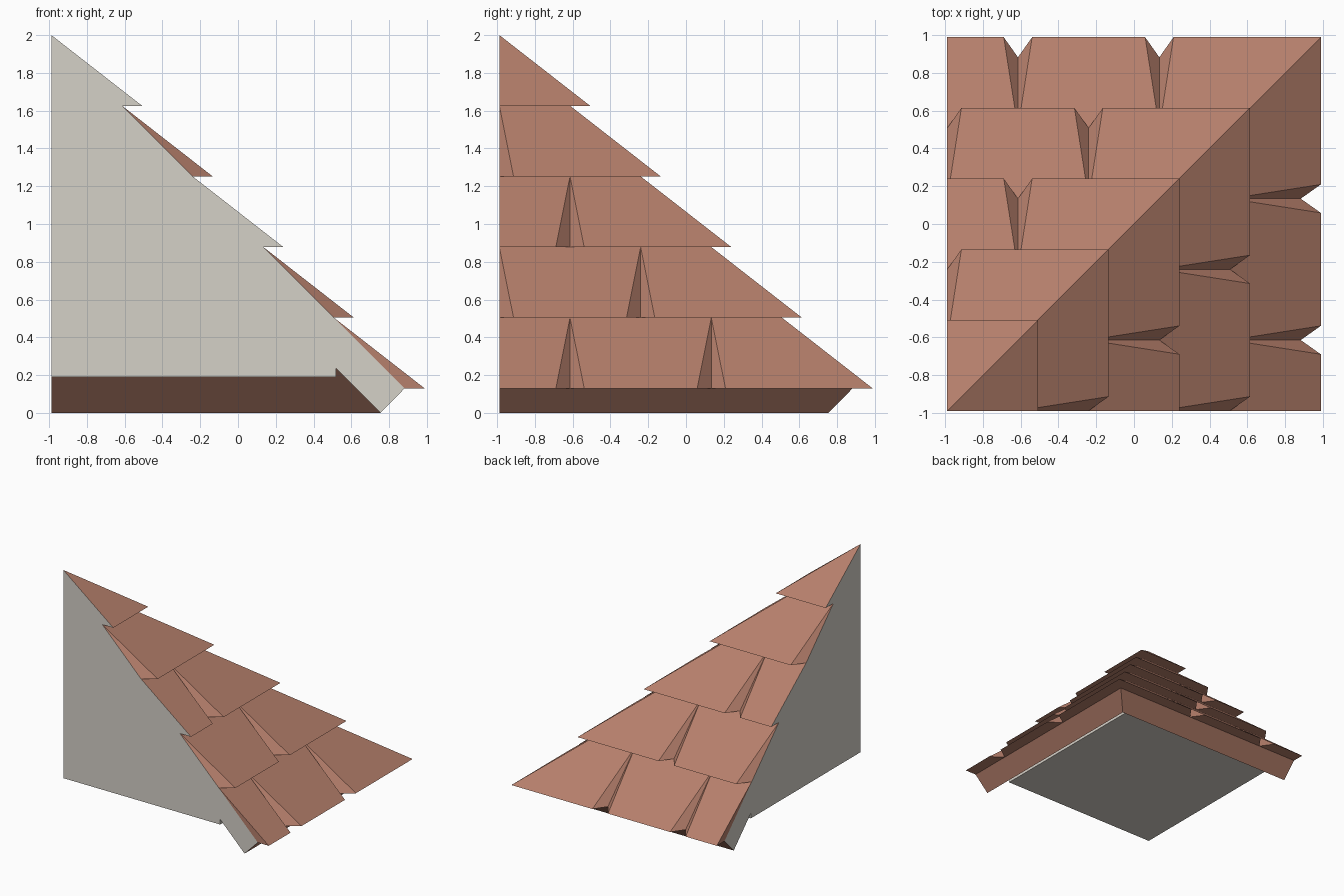
import bpy
import bmesh

cube = bpy.data.objects.get("Cube")
if cube:
    bpy.data.objects.remove(cube, do_unlink=True)

EDGE = -0.988      # cut ends of the roof corner
STEP = 0.374       # rise and run of one shingle row
TIP = 0.48         # outward reach of one shingle
NOTCH = 0.075      # half width of a notch
BOTTOM = 2 - 5 * STEP


def make_material(name, color):
    mat = bpy.data.materials.new(name)
    mat.use_nodes = True
    mat.diffuse_color = color
    mat.node_tree.nodes["Principled BSDF"].inputs["Base Color"].default_value = color
    return mat


clay = make_material("clay brown", (0.47, 0.215, 0.15, 1))
plaster = make_material("pale plaster", (0.665, 0.635, 0.575, 1))


def build(name, faces, mats):
    """Faces are (points, material slot); points are (outward, along, height).
    Each face is made for the +x side and mirrored over the hip to the +y side."""
    bm = bmesh.new()
    for points, slot in faces:
        points = list(dict.fromkeys(points))
        for pts in (points, [(s, d, z) for d, s, z in reversed(points)]):
            bm.faces.new([bm.verts.new(p) for p in pts]).material_index = slot
    bmesh.ops.remove_doubles(bm, verts=bm.verts[:], dist=0.0005)
    mesh = bpy.data.meshes.new(name)
    bm.to_mesh(mesh)
    bm.free()
    for mat in mats:
        mesh.materials.append(mat)
    obj = bpy.data.objects.new(name, mesh)
    bpy.context.collection.objects.link(obj)
    return obj


def strip(p, q):
    """Band between two profile points, running from the cut end to the hip."""
    (pd, pz), (qd, qz) = p, q
    return [(pd, EDGE, pz), (qd, EDGE, qz), (qd, qd, qz), (pd, pd, pz)]


# Shingle rows with staggered V notches
for k in range(5):
    top, high = EDGE + k * STEP, 2 - k * STEP
    low, tip, inner = high - STEP, top + TIP, top + STEP
    centers = []
    c = EDGE + (0 if k % 2 else STEP)
    while c + NOTCH < top:
        centers.append(c)
        c += 2 * STEP
    faces = []

    # Shingles between the notches: (top, inner, outer) positions at each side
    starts = [(c, c, c + NOTCH) for c in centers]
    ends = [(c, c, c - NOTCH) for c in centers] + [(top, inner, tip)]
    if k % 2:
        ends.pop(0)
    else:
        starts.insert(0, (EDGE, EDGE, EDGE))
        faces.append(([(top, EDGE, high), (inner, EDGE, low), (tip, EDGE, low)],
                      0 if k == 4 else 1))
    for (a, ai, ao), (b, bi, bo) in zip(starts, ends):
        faces.append(([(top, a, high), (tip, ao, low), (tip, bo, low), (top, b, high)], 0))
        faces.append(([(tip, ao, low), (inner, ai, low), (inner, bi, low), (tip, bo, low)], 0))

    # Sloping notch sides
    for c in centers:
        apex, floor = (top, c, high), (inner, c, low)
        if c > EDGE:
            faces.append(([apex, (tip, c - NOTCH, low), floor], 0))
        faces.append(([apex, floor, (tip, c + NOTCH, low)], 0))
    build(f"shingle_row_{5 - k}", faces, [clay, plaster])

# Eave board and wall core
eave_top = (EDGE + 5 * STEP, BOTTOM)
eave_low = (0.755, 0)
wall_top, wall_low = (0.52, 0.235), (0.52, 0.19)
base = (EDGE, 0.19)
build("eaves", [(strip(eave_top, eave_low), 0), (strip(eave_low, wall_top), 0)], [clay])
outline = [(EDGE, 2), base, wall_low, wall_top, eave_low, eave_top]
build("wall_core", [
    ([(d, EDGE, z) for d, z in outline], 0),
    (strip(wall_top, wall_low), 0),
    (strip(wall_low, base), 0),
], [plaster])
